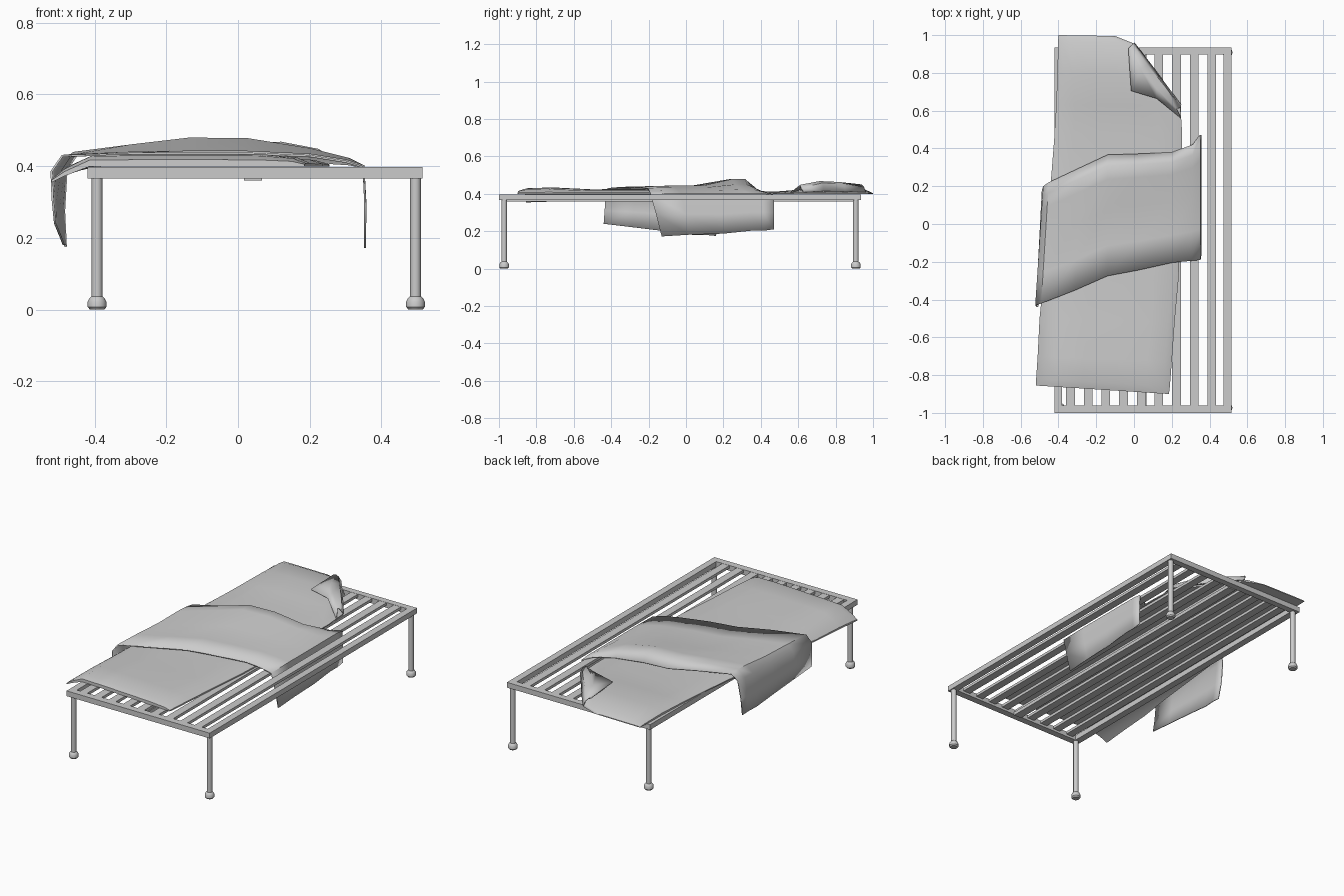
import bpy, bmesh, math


def finish(name, bm, angle=None):
    bmesh.ops.recalc_face_normals(bm, faces=bm.faces)
    mesh = bpy.data.meshes.new(name)
    bm.to_mesh(mesh)
    bm.free()
    ob = bpy.data.objects.new(name, mesh)
    bpy.context.collection.objects.link(ob)
    if angle:
        bpy.ops.object.select_all(action='DESELECT')
        ob.select_set(True)
        bpy.context.view_layer.objects.active = ob
        bpy.ops.object.shade_smooth_by_angle(angle=math.radians(angle))
    return ob


def box(name, x0, x1, y0, y1, z0, z1):
    bm = bmesh.new()
    bmesh.ops.create_cube(bm, size=1)
    for v in bm.verts:
        v.co = ((x0 + x1) / 2 + v.co.x * (x1 - x0),
                (y0 + y1) / 2 + v.co.y * (y1 - y0),
                (z0 + z1) / 2 + v.co.z * (z1 - z0))
    return finish(name, bm)


def add_grid(bm, rows):
    vs = [[bm.verts.new(p) for p in r] for r in rows]
    for a, b in zip(vs, vs[1:]):
        for i in range(len(a) - 1):
            bm.faces.new((a[i], a[i + 1], b[i + 1], b[i]))
    return vs


def cloth(name, rows, thick):
    bm = bmesh.new()
    add_grid(bm, rows)
    ob = finish(name, bm, 50)
    m = ob.modifiers.new("thickness", 'SOLIDIFY')
    m.thickness, m.offset = thick, 0
    return ob


def lathe(name, cx, cy, profile, n=16):
    bm = bmesh.new()
    rings = [[bm.verts.new((cx + r * math.cos(2 * math.pi * i / n),
                            cy + r * math.sin(2 * math.pi * i / n), z))
              for i in range(n)] for r, z in profile]
    for a, b in zip(rings, rings[1:]):
        for i in range(n):
            j = (i + 1) % n
            bm.faces.new((a[i], a[j], b[j], b[i]))
    bm.faces.new(rings[0])
    bm.faces.new(rings[-1])
    return finish(name, bm, 40)


# Frame rails
X0, X1, Y0, Y1, Z0, Z1 = -0.42, 0.515, -1.0, 0.935, 0.366, 0.397
box("left_rail", X0, X0 + 0.04, Y0, Y1, Z0, Z1)
box("right_rail", X1 - 0.04, X1, Y0, Y1, Z0, Z1)
box("front_rail", X0 + 0.04, X1 - 0.04, Y0, Y0 + 0.04, Z0, Z1)
box("back_rail", X0 + 0.04, X1 - 0.04, Y1 - 0.037, Y1, Z0, Z1)

# Lengthwise slats and the lower middle brace
for i in range(9):
    c = -0.336 + i * 0.0935
    box(f"slat_{i + 1}", c - 0.023, c + 0.023, Y0 + 0.04, Y1 - 0.037, 0.38, 0.396)
box("middle_brace", 0.017, 0.067, Y0 + 0.04, Y1 - 0.037, 0.36, 0.38)

# Legs with bulbous feet
for x, sx in ((-0.393, "left"), (0.495, "right")):
    for y, sy in ((-0.972, "front"), (0.908, "back")):
        lathe(f"{sy}_{sx}_leg", x, y, [
            (0.02, 0), (0.026, 0.007), (0.026, 0.022), (0.021, 0.032),
            (0.015, 0.037), (0.015, 0.368)])

# Thin mattress: y left, y right, x left, x right, crown height
MAT = [(1.0, 0.995, -0.40, -0.10, 0.404), (0.96, 0.955, -0.402, 0.0, 0.422),
       (0.8, 0.795, -0.405, 0.125, 0.437), (0.63, 0.63, -0.412, 0.245, 0.424),
       (0.48, 0.48, -0.42, 0.255, 0.412), (0.1, 0.1, -0.45, 0.252, 0.422),
       (-0.3, -0.3, -0.48, 0.235, 0.425), (-0.5, -0.52, -0.50, 0.215, 0.424),
       (-0.7, -0.73, -0.51, 0.20, 0.434), (-0.82, -0.86, -0.518, 0.19, 0.43),
       (-0.855, -0.9, -0.52, 0.185, 0.418)]
COLS = ((0, 0.25), (0.05, 0.6), (0.15, 0.9), (0.35, 1), (0.6, 1),
        (0.82, 0.95), (0.95, 0.7), (1, 0.2))
top, bottom = [], []
for yl, yr, xl, xr, crown in MAT:
    rt, rb = [], []
    for t, k in COLS:
        x, y = xl + (xr - xl) * t, yl + (yr - yl) * t
        low = 0.399 - max(0, -0.43 - x) * 0.5
        rt.append((x, y, low + 0.003 + (crown - 0.402) * k))
        rb.append((x, y, low))
    top.append(rt)
    bottom.append(rb)
bm = bmesh.new()
a, b = add_grid(bm, top), add_grid(bm, bottom)


def rim(g):
    return (g[0] + [r[-1] for r in g[1:]] + g[-1][-2::-1]
            + [r[0] for r in g[-2:0:-1]])


ra, rb = rim(a), rim(b)
for i in range(len(ra)):
    j = (i + 1) % len(ra)
    bm.faces.new((ra[i], ra[j], rb[j], rb[i]))
finish("mattress", bm, 50)

# Turned-over mattress corner
cloth("folded_corner", [
    [(0.0, 0.96, 0.408), (0.085, 0.85, 0.412), (0.17, 0.735, 0.414), (0.248, 0.63, 0.408)],
    [(-0.01, 0.95, 0.435), (0.07, 0.84, 0.453), (0.16, 0.73, 0.456), (0.245, 0.615, 0.43)],
    [(-0.02, 0.94, 0.447), (0.035, 0.82, 0.46), (0.12, 0.715, 0.465), (0.225, 0.61, 0.445)],
    [(-0.03, 0.93, 0.447), (-0.015, 0.705, 0.452), (0.12, 0.665, 0.452), (0.25, 0.56, 0.405)],
], 0.006)

# Draped blanket columns: x front, x back, y front, y back, z front, middle, ridge, back
BLANKET = [(-0.51, -0.48, -0.44, 0.16, 0.24, 0.20, 0.18, 0.175),
           (-0.517, -0.485, -0.435, 0.18, 0.31, 0.29, 0.28, 0.275),
           (-0.52, -0.478, -0.43, 0.20, 0.385, 0.385, 0.39, 0.39),
           (-0.49, -0.45, -0.42, 0.22, 0.428, 0.428, 0.437, 0.43),
           (-0.31, -0.29, -0.35, 0.295, 0.434, 0.436, 0.458, 0.435),
           (-0.14, -0.14, -0.275, 0.365, 0.435, 0.441, 0.476, 0.435),
           (0.02, 0.02, -0.245, 0.37, 0.435, 0.441, 0.476, 0.43),
           (0.2, 0.2, -0.205, 0.378, 0.428, 0.432, 0.447, 0.412),
           (0.3, 0.31, -0.195, 0.42, 0.412, 0.415, 0.42, 0.405),
           (0.35, 0.35, -0.19, 0.47, 0.397, 0.40, 0.40, 0.395),
           (0.355, 0.355, -0.16, 0.47, 0.29, 0.29, 0.30, 0.30),
           (0.354, 0.354, -0.13, 0.47, 0.172, 0.187, 0.203, 0.21)]
rows = []
for xf, xb, yf, yb, zf, zm, zr, zb in BLANKET:
    rows.append([(xf + (xb - xf) * t, yf + (yb - yf) * t, z) for t, z in (
        (0, zf), (0.25, (zf + zm) / 2 + 0.002), (0.55, zm),
        (0.8, zr), (0.91, zr), (1, zb))])
cloth("blanket", rows, 0.006)
